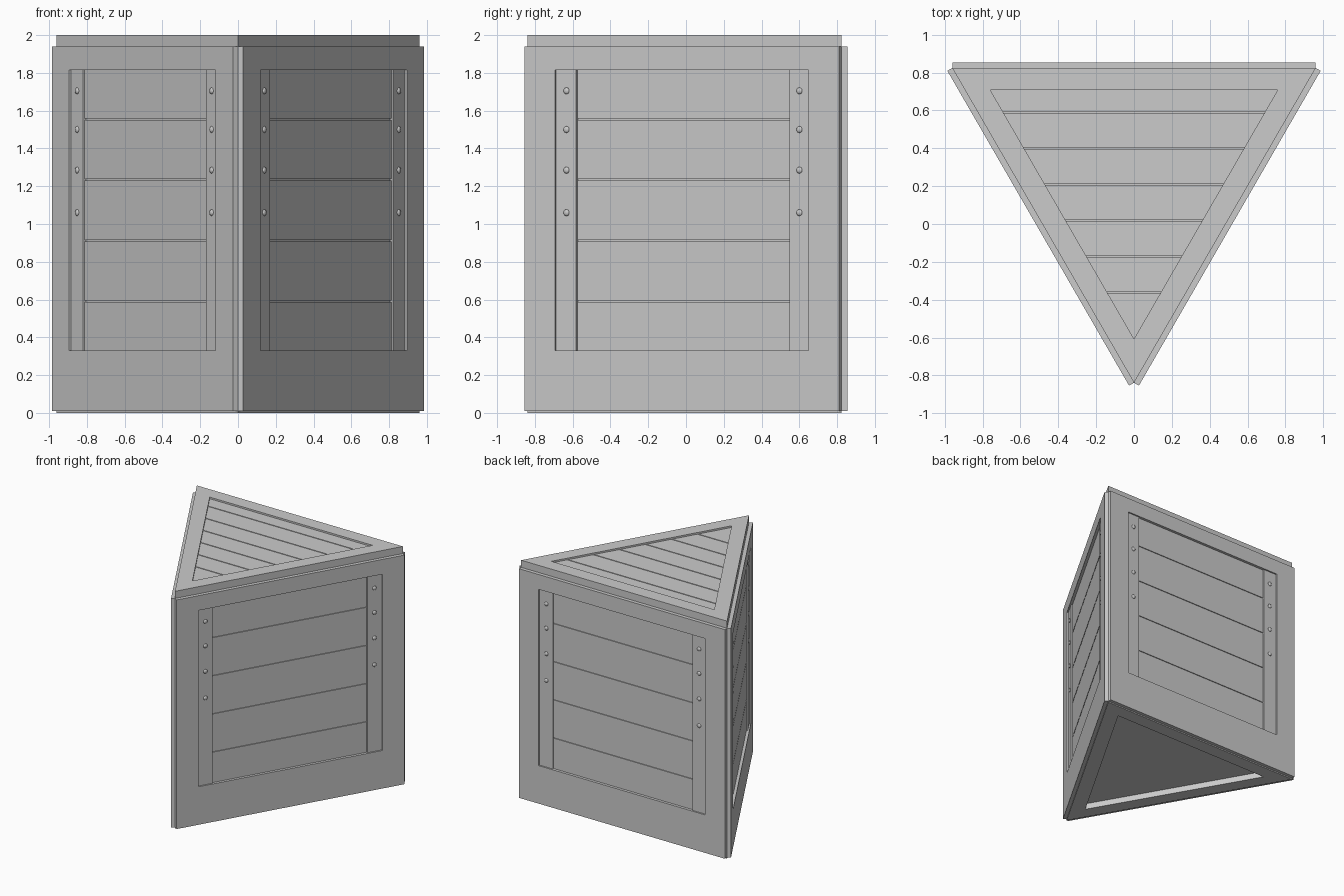
import bpy, bmesh, math
from mathutils import Matrix, Vector

cube = bpy.data.objects.get("Cube")
if cube:
    bpy.data.objects.remove(cube)

SIDE = 1.92
INR = SIDE / (2 * math.sqrt(3))       # distance from the middle to each wall
CENTRE_Y = 0.824 - INR
THICK = 0.03                          # wall frame thickness
GAP = 0.008                           # groove between planks

grey = bpy.data.materials.new("painted grey")
grey.use_nodes = True
colour = (0.6, 0.6, 0.6, 1)
grey.diffuse_color = colour
grey.node_tree.nodes["Principled BSDF"].inputs["Base Color"].default_value = colour


def finish(name, bm, matrix, smooth=False):
    bm.transform(matrix)
    bmesh.ops.recalc_face_normals(bm, faces=bm.faces)
    for f in bm.faces:
        f.smooth = smooth
    mesh = bpy.data.meshes.new(name)
    bm.to_mesh(mesh)
    bm.free()
    mesh.materials.append(grey)
    obj = bpy.data.objects.new(name, mesh)
    bpy.context.collection.objects.link(obj)


def add_prism(bm, outline, low, high):
    a, b = [[bm.verts.new((u, v, w)) for u, v in outline] for w in (low, high)]
    bm.faces.new(a)
    bm.faces.new(b)
    for i in range(len(a)):
        j = (i + 1) % len(a)
        bm.faces.new((a[i], a[j], b[j], b[i]))


def add_ring(bm, outer, inner, low, high):
    loops = [[bm.verts.new((u, v, w)) for u, v in line]
             for line, w in ((outer, low), (outer, high), (inner, high), (inner, low))]
    for k in range(4):
        a, b = loops[k], loops[(k + 1) % 4]
        for i in range(len(a)):
            j = (i + 1) % len(a)
            bm.faces.new((a[i], a[j], b[j], b[i]))


def rect(u0, u1, v0, v1):
    return [(u0, v0), (u1, v0), (u1, v1), (u0, v1)]


def triangle(r):
    half = r * math.sqrt(3)
    return [(-half, r), (0, -2 * r), (half, r)]


# Solid core with a recessed frame at each end
place = Matrix.Translation((0, CENTRE_Y, 0))
OPEN_R = INR - 0.116
bm = bmesh.new()
add_prism(bm, triangle(INR), 0.05, 1.94)
finish("core", bm, place)
for name, low, high in (("base_frame", 0, 0.05), ("lid_frame", 1.94, 2.0)):
    bm = bmesh.new()
    add_ring(bm, triangle(INR), triangle(OPEN_R), low, high)
    finish(name, bm, place)

# Lid planks, narrowing towards the front corner
cuts = [OPEN_R] + [0.59 - 0.19 * i - CENTRE_Y for i in range(6)] + [-2 * OPEN_R]
bm = bmesh.new()
for i, (back, front) in enumerate(zip(cuts, cuts[1:])):
    back -= GAP / 2 if i else 0
    last = i == len(cuts) - 2
    front += 0 if last else GAP / 2
    wb, wf = [(y + 2 * OPEN_R) / math.sqrt(3) for y in (back, front)]
    outline = [(-wb, back), (wb, back)]
    outline += [(0, front)] if last else [(wf, front), (-wf, front)]
    add_prism(bm, outline, 1.94, 1.986)
finish("lid_planks", bm, place)

# Three identical walls: local u along the wall, v up, w outwards
UPRIGHT = Matrix(((1, 0, 0, 0), (0, 0, 1, 0), (0, 1, 0, 0), (0, 0, 0, 1)))
WIN, STRIP, LOW, HIGH = 0.775, 0.652, 0.33, 1.815
SEAMS = [LOW] + [0.59 + 0.3215 * i for i in range(4)] + [HIGH]

for wall, turn in (("back", 0), ("left", -120), ("right", 120)):
    m = (place @ Matrix.Rotation(math.radians(turn), 4, "Z")
         @ Matrix.Translation((0, INR, 0)) @ UPRIGHT)

    bm = bmesh.new()
    add_ring(bm, rect(-SIDE / 2, SIDE / 2, 0.01, 1.94),
             rect(-WIN, WIN, LOW, HIGH), 0, THICK)
    finish(wall + "_frame", bm, m)

    bm = bmesh.new()
    for i, (v0, v1) in enumerate(zip(SEAMS, SEAMS[1:])):
        v0 += GAP / 2 if i else 0
        v1 -= GAP / 2 if i < 4 else 0
        add_prism(bm, rect(-STRIP, STRIP, v0, v1), 0, 0.007)
    finish(wall + "_planks", bm, m)

    bm = bmesh.new()
    for s in (-1, 1):
        u0, u1 = sorted((s * STRIP, s * WIN))
        add_prism(bm, rect(u0, u1, LOW, HIGH), 0, 0.018)
    finish(wall + "_battens", bm, m)

    # Domed rivets on the upper part of both battens
    bm = bmesh.new()
    for s in (-1, 1):
        for v in (1.06, 1.285, 1.5, 1.705):
            spot = Matrix.Translation((s * 0.712, v, 0.018))
            bmesh.ops.create_uvsphere(bm, u_segments=10, v_segments=6, radius=0.018,
                                      matrix=spot @ Matrix.Diagonal((1, 1, 0.5, 1)))
    finish(wall + "_rivets", bm, m, smooth=True)
